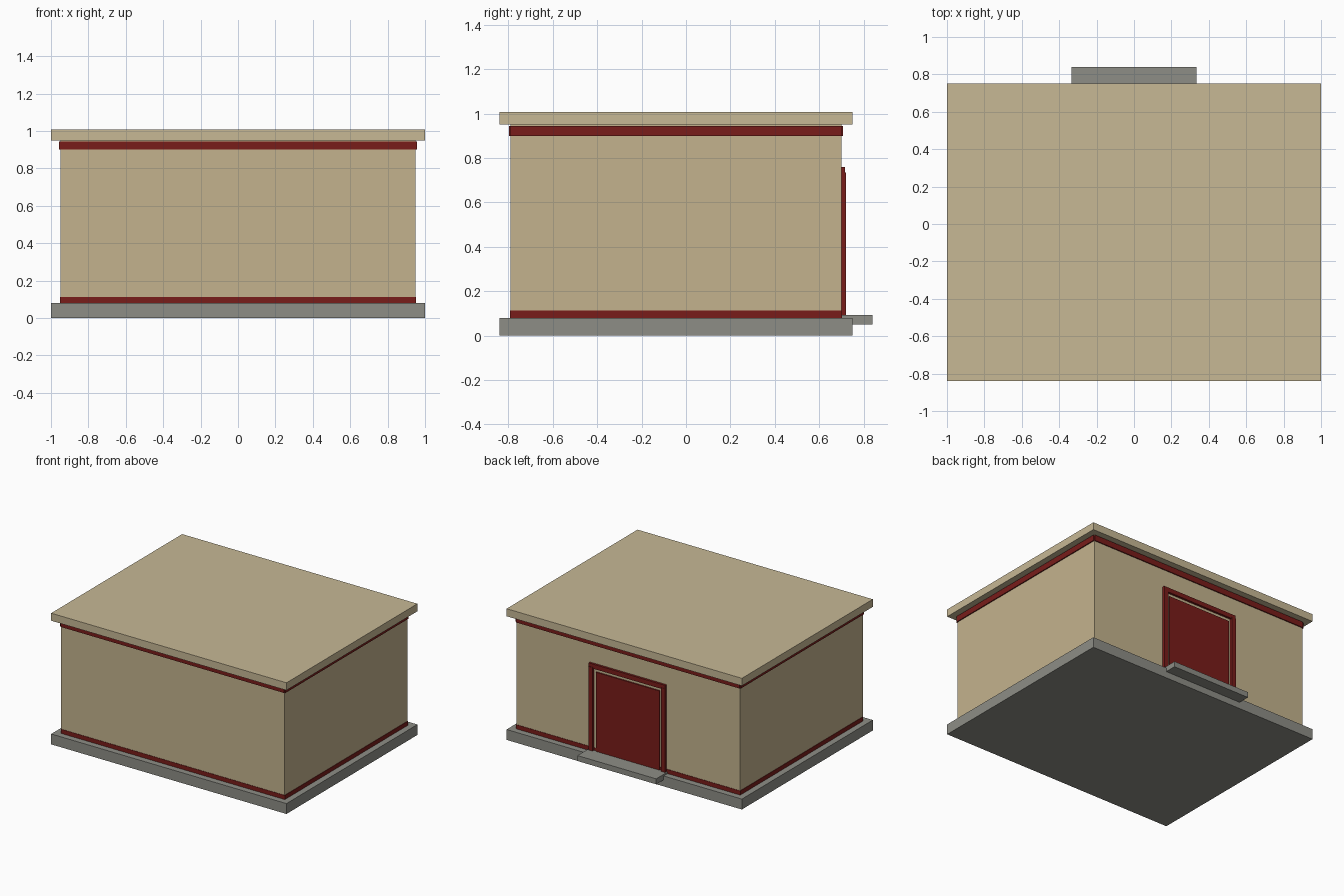
import bpy

if "Cube" in bpy.data.objects:
    bpy.data.objects.remove(bpy.data.objects["Cube"])


def material(name, rgb):
    m = bpy.data.materials.new(name)
    m.diffuse_color = (*rgb, 1)
    m.use_nodes = True
    m.node_tree.nodes["Principled BSDF"].inputs["Base Color"].default_value = m.diffuse_color
    return m


CREAM = material("cream_plaster", (0.55, 0.45, 0.27))
ROOF = material("roof_plaster", (0.57, 0.48, 0.30))
RED = material("red_paint", (0.19, 0.012, 0.010))
STONE = material("stone", (0.27, 0.27, 0.24))


def box(name, x, y, z, mat):
    """Box from (min, max) ranges on each axis."""
    bpy.ops.mesh.primitive_cube_add(size=1)
    o = bpy.context.object
    o.name = name
    o.location = [(a + b) / 2 for a, b in (x, y, z)]
    o.scale = [b - a for a, b in (x, y, z)]
    bpy.ops.object.transform_apply(location=True, rotation=False, scale=True)
    o.data.materials.append(mat)
    return o


# Wall footprint
W, Y0, Y1 = 0.95, -0.79, 0.70


def trim_ring(name, z, out):
    """Four thin boards running around the walls."""
    box(name + "_front", (-W, W), (Y0 - out, Y0), z, RED)
    box(name + "_back", (-W, W), (Y1, Y1 + out), z, RED)
    for side, s in (("left", -1), ("right", 1)):
        x = sorted((s * W, s * (W + out)))
        box(f"{name}_{side}", x, (Y0, Y1), z, RED)


# Plinth, walls and flat roof
box("plinth", (-1, 1), (-0.84, 0.75), (0, 0.08), STONE)
box("walls", (-W, W), (Y0, Y1), (0.08, 0.95), CREAM)
box("roof_slab", (-1, 1), (-0.84, 0.75), (0.95, 1.008), ROOF)

# Painted bands
trim_ring("eaves_trim", (0.90, 0.944), 0.008)
trim_ring("skirting", (0.08, 0.112), 0.003)

# Doorway on the back wall
box("door_leaf", (-0.27, 0.27), (Y1, Y1 + 0.010), (0.09, 0.70), RED)
for side, s in (("left", -1), ("right", 1)):
    x = sorted((s * 0.29, s * 0.325))
    box(f"door_jamb_{side}", x, (Y1, Y1 + 0.02), (0.09, 0.735), RED)
box("door_lintel", (-0.325, 0.325), (Y1, Y1 + 0.017), (0.725, 0.76), RED)

# Door step
box("door_step", (-0.335, 0.335), (Y1, 0.84), (0.05, 0.092), STONE)
